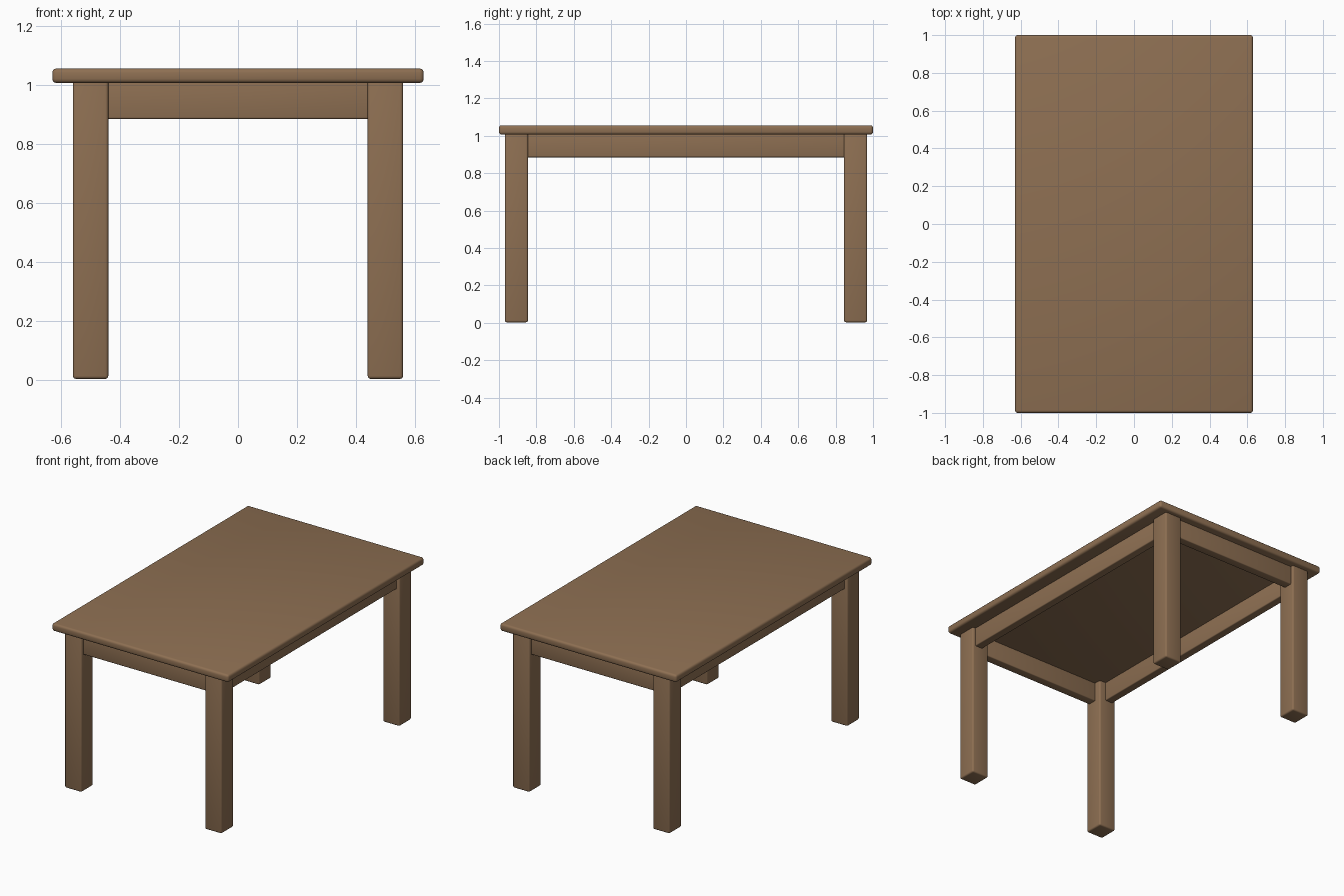
import bpy

cube = bpy.data.objects.get("Cube")
if cube:
    bpy.data.objects.remove(cube, do_unlink=True)

wood = bpy.data.materials.new("brown_wood")
wood.use_nodes = True
colour = (0.27, 0.16, 0.085, 1)
wood.diffuse_color = colour
wood.node_tree.nodes["Principled BSDF"].inputs["Base Color"].default_value = colour


def board(name, low, high, radius):
    """Box between two corners, with softly rounded edges."""
    bpy.ops.mesh.primitive_cube_add(
        size=1, location=[(a + b) / 2 for a, b in zip(low, high)])
    ob = bpy.context.object
    ob.name = name
    ob.scale = [b - a for a, b in zip(low, high)]
    bpy.ops.object.transform_apply(location=False, rotation=False, scale=True)
    ob.data.materials.append(wood)
    bevel = ob.modifiers.new("rounded_edges", "BEVEL")
    bevel.width = radius
    bevel.segments = 3
    bpy.ops.object.modifier_apply(modifier=bevel.name)
    bpy.ops.object.shade_smooth_by_angle()
    return ob


def span(a, b, side):
    """Interval from a to b, mirrored when side is negative."""
    return sorted((a * side, b * side))


APRON_LOW, TOP_LOW, TOP_HIGH = 0.885, 1.007, 1.056
LEG_X, LEG_Y = (0.44, 0.56), (0.845, 0.968)

# Table top
board("table_top", (-0.63, -1, TOP_LOW), (0.63, 1, TOP_HIGH), 0.014)

# Four square legs
for x_side, x_name in ((1, "left"), (-1, "right")):
    for y_side, y_name in ((-1, "front"), (1, "back")):
        x0, x1 = span(*LEG_X, x_side)
        y0, y1 = span(*LEG_Y, y_side)
        board(f"{y_name}_{x_name}_leg", (x0, y0, 0.003), (x1, y1, TOP_LOW + 0.01), 0.01)

# Aprons joining the legs, set back slightly from their outer faces
for side, x_name, y_name in ((1, "left", "back"), (-1, "right", "front")):
    x0, x1 = span(0.485, 0.54, side)
    board(f"{x_name}_apron", (x0, -0.86, APRON_LOW), (x1, 0.86, TOP_LOW + 0.01), 0.006)
    y0, y1 = span(0.89, 0.948, side)
    board(f"{y_name}_apron", (-0.455, y0, APRON_LOW), (0.455, y1, TOP_LOW + 0.01), 0.006)
